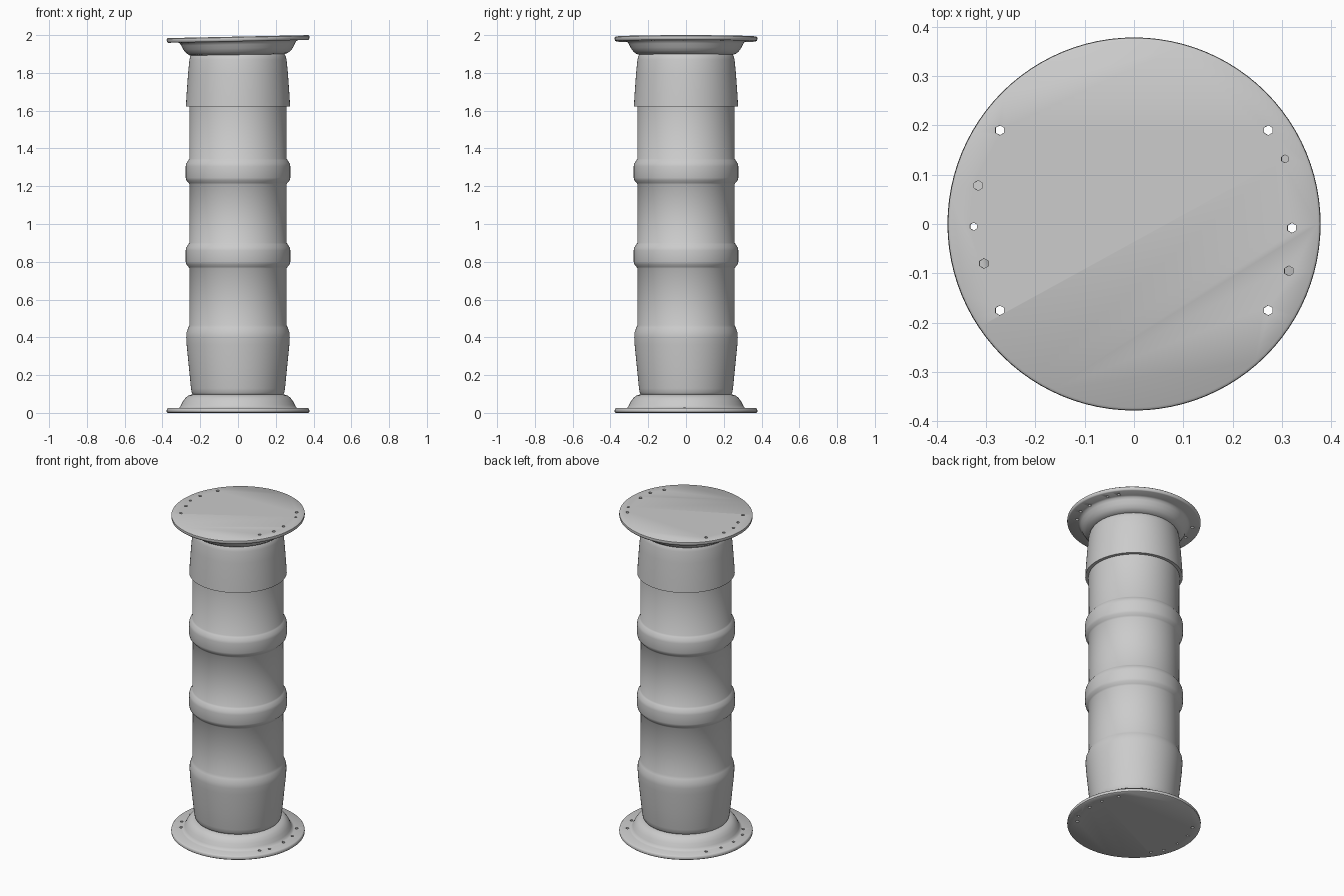
import bpy, bmesh, math
from mathutils import Matrix, Vector

if "Cube" in bpy.data.objects:
    bpy.data.objects.remove(bpy.data.objects["Cube"])

SEG = 96


def finish(name, bm):
    bmesh.ops.recalc_face_normals(bm, faces=bm.faces)
    me = bpy.data.meshes.new(name)
    bm.to_mesh(me)
    bm.free()
    ob = bpy.data.objects.new(name, me)
    bpy.context.collection.objects.link(ob)
    return ob


def lathe(name, profile):
    """Closed solid of revolution; profile is (radius, z) from bottom to top."""
    bm = bmesh.new()
    rings = [[bm.verts.new((r * math.cos(2 * math.pi * i / SEG),
                            r * math.sin(2 * math.pi * i / SEG), z))
              for i in range(SEG)] for r, z in profile]
    for a, b in zip(rings, rings[1:]):
        for i in range(SEG):
            j = (i + 1) % SEG
            bm.faces.new((a[i], a[j], b[j], b[i]))
    bm.faces.new(rings[0][::-1])
    bm.faces.new(rings[-1])
    return finish(name, bm)


def smooth(ob):
    bpy.ops.object.select_all(action='DESELECT')
    ob.select_set(True)
    bpy.context.view_layer.objects.active = ob
    bpy.ops.object.shade_smooth_by_angle(angle=math.radians(40))


def drill(ob, spots):
    """Cut small six-sided bolt holes through the rim."""
    bm = bmesh.new()
    for x, y, r in spots:
        bmesh.ops.create_cone(bm, cap_ends=True, segments=6, radius1=r, radius2=r,
                              depth=0.2, matrix=Matrix.Translation((x, y, 0.02)))
    cutter = finish("hole_cutter", bm)
    cutter.hide_render = True
    bpy.ops.object.select_all(action='DESELECT')
    ob.select_set(True)
    bpy.context.view_layer.objects.active = ob
    mod = ob.modifiers.new("holes", 'BOOLEAN')
    mod.operation, mod.solver, mod.object = 'DIFFERENCE', 'EXACT', cutter
    bpy.ops.object.modifier_apply(modifier=mod.name)
    bpy.data.objects.remove(cutter)


def bulge(z0, z1):
    """Rounded raised band between two heights."""
    return [(0.257, z0), (0.262, z0 + 0.008), (0.274, z0 + 0.022), (0.277, z0 + 0.035),
            (0.277, z1 - 0.04), (0.274, z1 - 0.025), (0.262, z1 - 0.006), (0.257, z1)]


# Pipe body: lower sleeve, two bands, straight barrel
body = [(0.225, 0.088), (0.238, 0.096), (0.245, 0.108), (0.249, 0.13), (0.260, 0.24),
        (0.272, 0.36), (0.274, 0.40), (0.273, 0.425), (0.263, 0.452), (0.257, 0.465)]
body += bulge(0.765, 0.90) + bulge(1.21, 1.345) + [(0.257, 1.66)]
smooth(lathe("pipe_body", body))

# Upper sleeve with a sharp overhanging lower lip
smooth(lathe("upper_sleeve", [(0.25, 1.622), (0.276, 1.622), (0.272, 1.69), (0.264, 1.80),
                              (0.257, 1.87), (0.252, 1.89), (0.243, 1.904), (0.225, 1.911)]))

# Flanges: thin rim disc and a curved collar
flange = [(0.372, 0.0), (0.377, 0.004), (0.378, 0.012), (0.376, 0.021), (0.371, 0.025),
          (0.318, 0.025), (0.308, 0.030), (0.301, 0.042), (0.291, 0.062), (0.278, 0.080),
          (0.262, 0.092), (0.245, 0.097), (0.228, 0.099), (0.218, 0.106)]
through = [(-0.272, 0.19, 0.010), (0.272, 0.19, 0.010), (-0.272, -0.175, 0.010),
           (0.272, -0.175, 0.010), (-0.325, -0.005, 0.008), (0.32, -0.008, 0.010)]
base_extra = [(-0.312, 0.10, 0.009), (0.312, 0.09, 0.009),
              (-0.312, -0.11, 0.009), (0.306, -0.125, 0.009)]
top_extra = [(-0.316, 0.078, 0.010), (0.306, 0.132, 0.008),
             (-0.304, -0.08, 0.010), (0.314, -0.095, 0.010)]

base = lathe("bottom_flange", flange)
drill(base, through + base_extra)
smooth(base)

# Top flange is the same part turned over and slightly tilted
cap = lathe("top_flange", flange)
drill(cap, [(x, -y, r) for x, y, r in through + top_extra])
cap.data.transform(Matrix.Translation((0, 0, 1.992)) @ Matrix.Rotation(-0.021, 4, 'Y')
                   @ Matrix.Rotation(math.pi, 4, 'X'))
smooth(cap)
